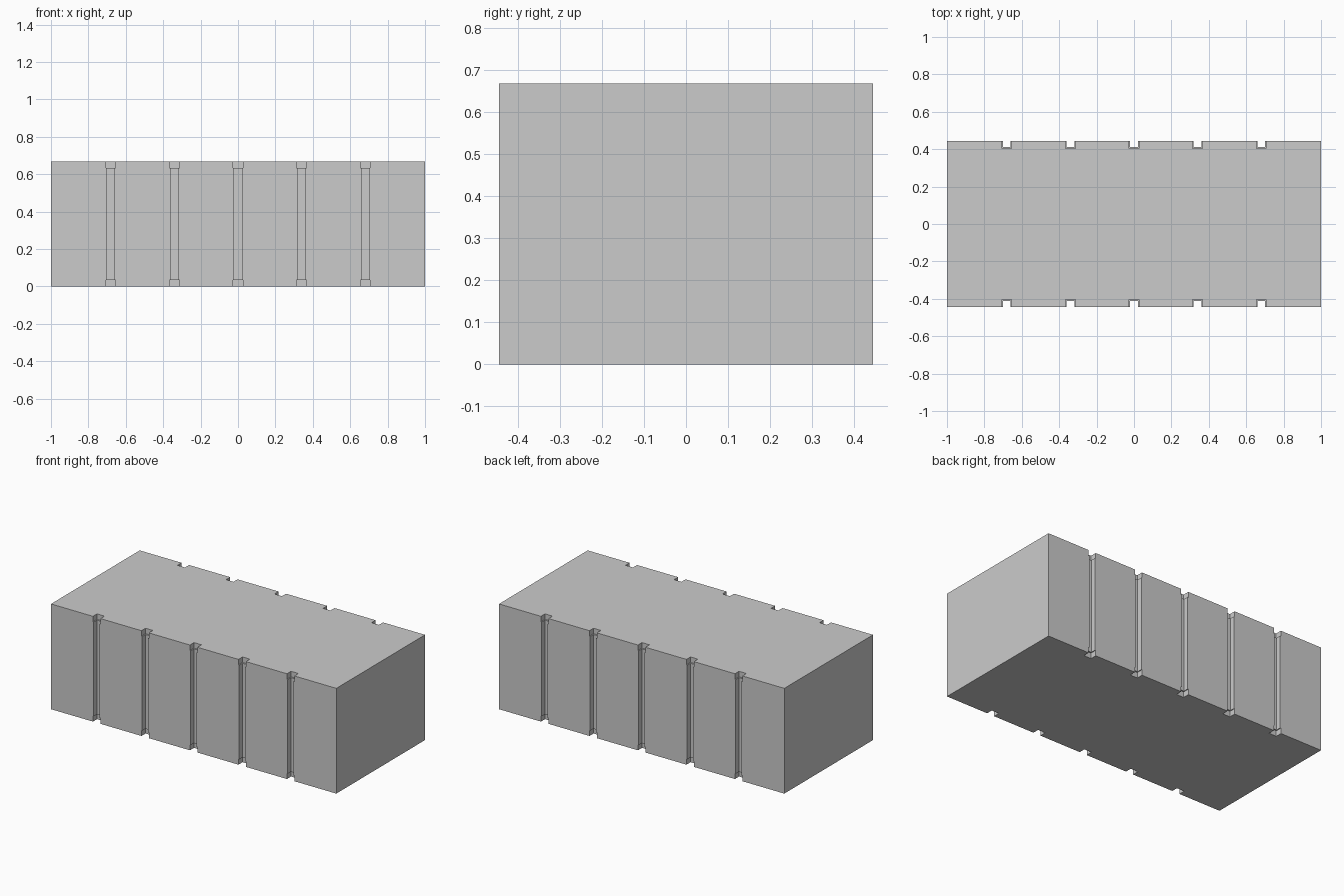
import bpy, bmesh

if "Cube" in bpy.data.objects:
    bpy.data.objects.remove(bpy.data.objects["Cube"])

L, D, H = 2.0, 0.888, 0.667
PITCH, COUNT = 0.34, 5
END = 0.035                      # height of the wider notch at each end


def prism(name, outline, z0, z1):
    """Extrude a plan outline between two heights."""
    bm = bmesh.new()
    face = bm.faces.new([bm.verts.new((x, y, z0)) for x, y in outline])
    top = bmesh.ops.extrude_face_region(bm, geom=[face])
    verts = [v for v in top["geom"] if isinstance(v, bmesh.types.BMVert)]
    bmesh.ops.translate(bm, verts=verts, vec=(0, 0, z1 - z0))
    bmesh.ops.recalc_face_normals(bm, faces=bm.faces)
    mesh = bpy.data.meshes.new(name)
    bm.to_mesh(mesh)
    bm.free()
    ob = bpy.data.objects.new(name, mesh)
    bpy.context.collection.objects.link(ob)
    return ob


# Plain block
block = prism("grooved_block", [(-L/2, -D/2), (L/2, -D/2), (L/2, D/2), (-L/2, D/2)], 0, H)


def cut(name, half_width, depth, z0, z1):
    """Cut the same slot at every groove position, front and back."""
    bm = bmesh.new()
    for i in range(COUNT):
        x = (i - (COUNT - 1) / 2) * PITCH
        for side in (-1, 1):
            geo = bmesh.ops.create_cube(bm, size=1)["verts"]
            bmesh.ops.scale(bm, verts=geo, vec=(2 * half_width, 2 * depth, z1 - z0))
            bmesh.ops.translate(bm, verts=geo, vec=(x, side * D / 2, (z0 + z1) / 2))
    mesh = bpy.data.meshes.new(name)
    bm.to_mesh(mesh)
    bm.free()
    cutter = bpy.data.objects.new(name, mesh)
    bpy.context.collection.objects.link(cutter)
    mod = block.modifiers.new(name, 'BOOLEAN')
    mod.operation, mod.object, mod.solver = 'DIFFERENCE', cutter, 'EXACT'
    bpy.context.view_layer.objects.active = block
    bpy.ops.object.modifier_apply(modifier=name)
    bpy.data.objects.remove(cutter)


# Full-height grooves, then the wider, deeper notches at both ends
cut("groove_cutter", 0.021, 0.032, -0.1, H + 0.1)
cut("bottom_notch_cutter", 0.026, 0.041, -0.1, END)
cut("top_notch_cutter", 0.026, 0.041, H - END, H + 0.1)
